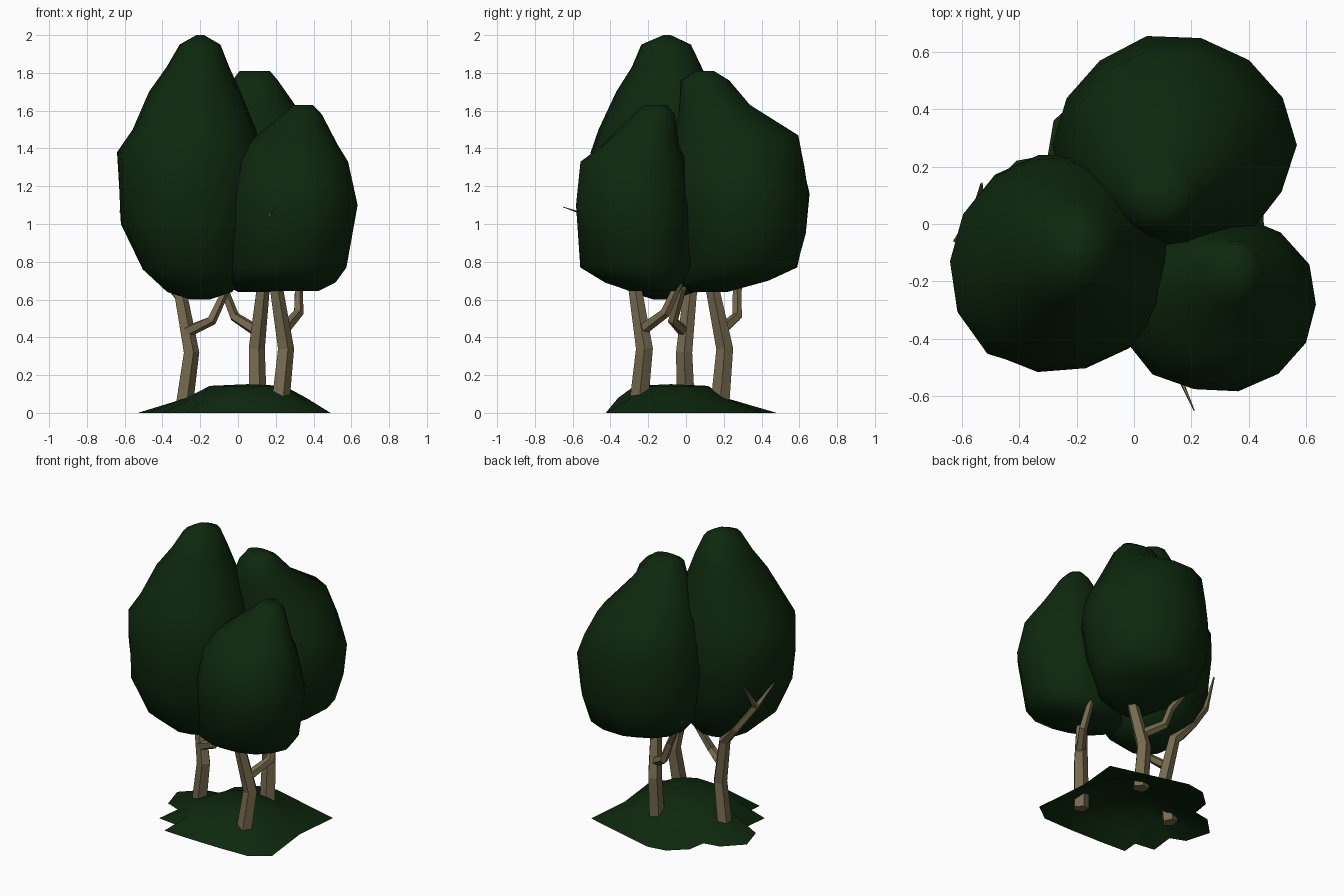
import bpy, bmesh, math, random
from mathutils import Vector

random.seed(4)


def material(name, rgb):
    m = bpy.data.materials.new(name)
    m.diffuse_color = (*rgb, 1)
    return m


LEAF = material("leaf_green", (0.004, 0.021, 0.004))
BARK = material("bark_brown", (0.18, 0.145, 0.075))


def finish(bm, name, mat, smooth):
    bmesh.ops.recalc_face_normals(bm, faces=bm.faces)
    for f in bm.faces:
        f.smooth = smooth
    me = bpy.data.meshes.new(name)
    bm.to_mesh(me)
    bm.free()
    me.materials.append(mat)
    ob = bpy.data.objects.new(name, me)
    bpy.context.collection.objects.link(ob)
    return ob


def skin(bm, rings, caps=True):
    """Bridge consecutive point loops with quads and cap the ends."""
    loops = [[bm.verts.new(p) for p in r] for r in rings]
    n = len(loops[0])
    for a, b in zip(loops, loops[1:]):
        for i in range(n):
            j = (i + 1) % n
            bm.faces.new((a[i], a[j], b[j], b[i]))
    if caps:
        bm.faces.new(loops[0][::-1])
        bm.faces.new(loops[-1])
    return loops


def crown(name, rings, bulge_deg=0, bulge=0, sides=14):
    """Lumpy egg from stacked rings, swollen towards one side."""
    bm = bmesh.new()
    loops = []
    for z, cx, cy, rx, ry in rings:
        loop = []
        for i in range(sides):
            a = 2 * math.pi * i / sides
            k = 1.005 + random.uniform(-0.02, 0.02)
            k += bulge * max(0, math.cos(a - math.radians(bulge_deg))) ** 4
            loop.append((cx + rx * k * math.cos(a), cy + ry * k * math.sin(a), z))
        loops.append(loop)
    skin(bm, loops)
    finish(bm, name, LEAF, True)


def limb(bm, pts, sides=5):
    """Faceted tube through (x, y, z, radius) points."""
    ps = [Vector(p[:3]) for p in pts]
    rings = []
    for i, p in enumerate(ps):
        t = ps[min(i + 1, len(ps) - 1)] - ps[max(i - 1, 0)]
        q = Vector((0, 0, 1)).rotation_difference(t.normalized())
        r = pts[i][3]
        rings.append([p + q @ Vector((r * math.cos(2 * math.pi * k / sides),
                                      r * math.sin(2 * math.pi * k / sides), 0))
                      for k in range(sides)])
    skin(bm, rings)


def trunk(name, limbs):
    bm = bmesh.new()
    for pts in limbs:
        limb(bm, pts)
    finish(bm, name, BARK, False)


# Foliage: (z, centre x, centre y, half width x, half width y)
crown("crown_left", [
    (0.60, -0.20, -0.12, 0.05, 0.05), (0.64, -0.20, -0.12, 0.17, 0.17),
    (0.76, -0.22, -0.13, 0.28, 0.29), (1.00, -0.25, -0.13, 0.36, 0.37),
    (1.20, -0.25, -0.13, 0.37, 0.38), (1.38, -0.25, -0.13, 0.375, 0.37),
    (1.50, -0.23, -0.125, 0.325, 0.33), (1.70, -0.23, -0.11, 0.24, 0.25),
    (1.83, -0.21, -0.10, 0.165, 0.185), (1.95, -0.20, -0.10, 0.105, 0.13),
    (2.00, -0.20, -0.10, 0.02, 0.02)], 228, 0.09)
crown("crown_back", [
    (0.64, 0.10, 0.12, 0.10, 0.10), (0.70, 0.13, 0.20, 0.24, 0.24),
    (0.77, 0.14, 0.28, 0.33, 0.31), (0.95, 0.14, 0.28, 0.39, 0.36),
    (1.16, 0.14, 0.275, 0.42, 0.38), (1.30, 0.13, 0.27, 0.38, 0.36),
    (1.47, 0.10, 0.27, 0.32, 0.33), (1.63, 0.10, 0.15, 0.20, 0.19),
    (1.76, 0.09, 0.10, 0.12, 0.13), (1.81, 0.09, 0.10, 0.08, 0.05)])
crown("crown_front", [
    (0.645, 0.22, -0.17, 0.20, 0.13), (0.69, 0.235, -0.22, 0.27, 0.21),
    (0.77, 0.26, -0.27, 0.31, 0.29), (1.10, 0.285, -0.28, 0.345, 0.305),
    (1.33, 0.28, -0.28, 0.29, 0.28), (1.42, 0.28, -0.24, 0.24, 0.20),
    (1.58, 0.34, -0.17, 0.10, 0.11), (1.63, 0.345, -0.16, 0.05, 0.06)], 40, 0.06)

# Trunks with forked branches
trunk("trunk_left", [
    [(-0.29, 0, 0.03, 0.05), (-0.25, -0.01, 0.32, 0.045), (-0.305, 0.02, 0.62, 0.038),
     (-0.42, 0.06, 0.75, 0.028), (-0.55, 0.03, 0.92, 0.02)],
    [(-0.55, 0.03, 0.92, 0.02), (-0.53, 0.14, 1.10, 0.005)],
    [(-0.55, 0.03, 0.92, 0.02), (-0.625, -0.06, 1.07, 0.005)],
    [(-0.27, -0.01, 0.43, 0.032), (-0.14, -0.07, 0.49, 0.028),
     (-0.06, -0.02, 0.66, 0.022), (-0.03, -0.02, 0.85, 0.015)]])
trunk("trunk_back", [
    [(0.10, 0.18, 0.05, 0.052), (0.095, 0.205, 0.34, 0.047),
     (0.13, 0.14, 0.66, 0.038), (0.14, 0.15, 0.90, 0.03)],
    [(0.09, 0.19, 0.44, 0.032), (-0.02, 0.27, 0.51, 0.028),
     (-0.07, 0.27, 0.64, 0.024), (-0.20, 0.34, 0.85, 0.012)]])
trunk("trunk_front", [
    [(0.22, -0.25, 0.05, 0.052), (0.25, -0.22, 0.34, 0.047), (0.20, -0.27, 0.66, 0.038),
     (0.18, -0.40, 0.80, 0.03), (0.17, -0.56, 1.06, 0.007), (0.21, -0.65, 1.09, 0.002)],
    [(0.25, -0.22, 0.45, 0.032), (0.32, -0.11, 0.53, 0.028),
     (0.32, -0.04, 0.68, 0.022), (0.32, -0.05, 0.85, 0.015)]])

# Ground mound: ragged open shell rising to a rounded top
outline = [(0.48, 0.34), (0.22, 0.41), (-0.04, 0.48), (-0.17, 0.46), (-0.28, 0.36),
           (-0.30, 0.24), (-0.41, 0.22), (-0.53, 0.10), (-0.48, -0.07), (-0.38, -0.11),
           (-0.40, -0.28), (-0.26, -0.30), (-0.27, -0.41), (-0.08, -0.42),
           (0.15, -0.425), (0.37, -0.42), (0.49, -0.33), (0.45, 0.02)]
cx, cy = 0.05, -0.08
rings = [[(x, y, 0) for x, y in outline]]
for rx, ry, z in ((0.32, 0.29, 0.08), (0.2, 0.2, 0.143)):
    dirs = [math.atan2(y - cy, x - cx) for x, y in outline]
    rings.append([(cx + rx * math.cos(a), cy + ry * math.sin(a), z) for a in dirs])
bm = bmesh.new()
loops = skin(bm, rings, caps=False)
top = bm.verts.new((cx, cy, 0.152))
for a, b in zip(loops[-1], loops[-1][1:] + loops[-1][:1]):
    bm.faces.new((a, b, top))
finish(bm, "ground_mound", LEAF, True)
